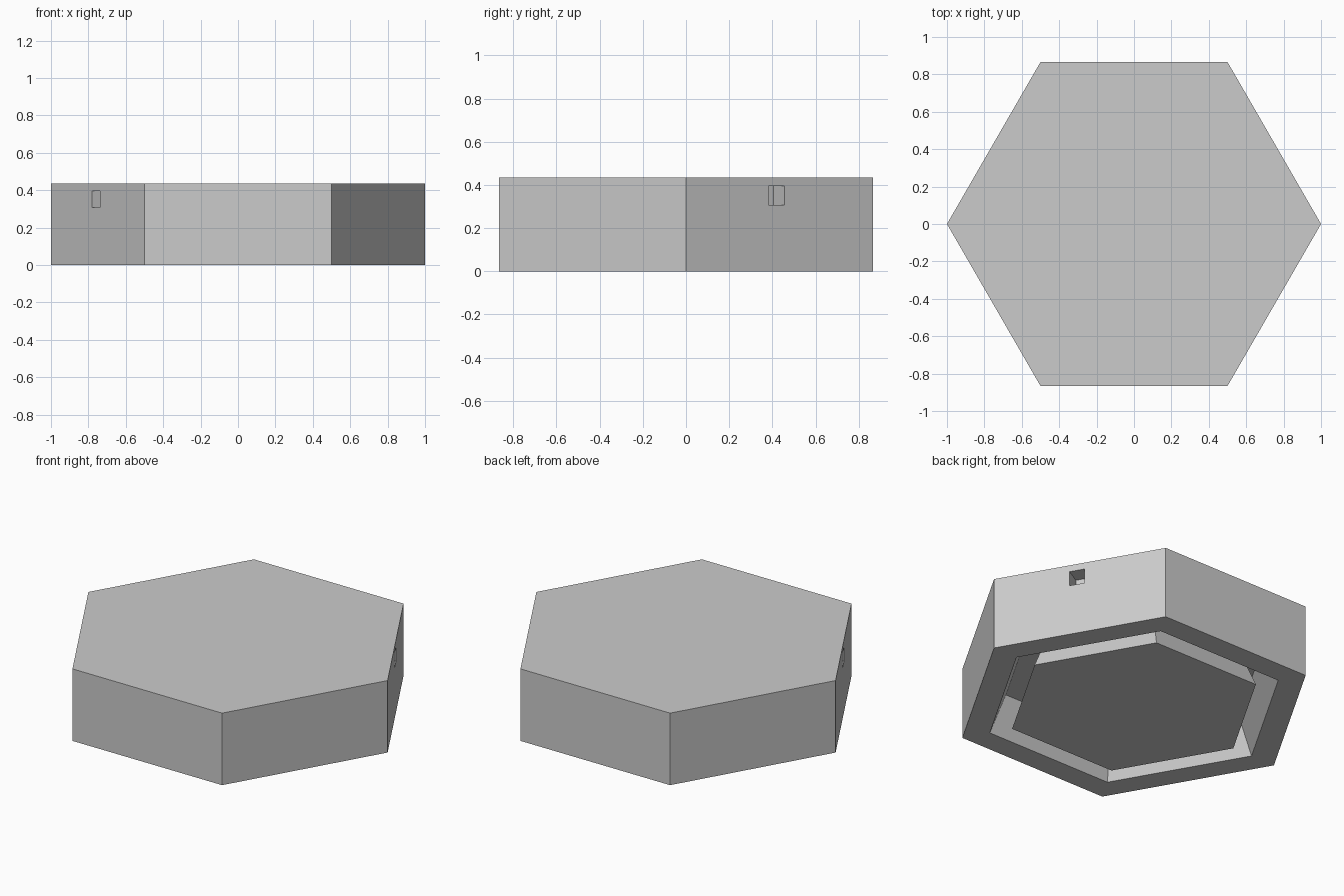
import bpy, bmesh, math
from mathutils import Matrix

if "Cube" in bpy.data.objects:
    bpy.data.objects.remove(bpy.data.objects["Cube"], do_unlink=True)

SIDES = 6
HEIGHT = 0.435
CHANNEL_TOP = 0.222

# Plain grey for the whole body
grey = bpy.data.materials.new("plain_grey")
grey.use_nodes = True
colour = (0.6, 0.6, 0.6, 1)
grey.diffuse_color = colour
grey.node_tree.nodes["Principled BSDF"].inputs["Base Color"].default_value = colour


def make_object(name, bm):
    bmesh.ops.recalc_face_normals(bm, faces=bm.faces)
    mesh = bpy.data.meshes.new(name)
    bm.to_mesh(mesh)
    bm.free()
    mesh.materials.append(grey)
    obj = bpy.data.objects.new(name, mesh)
    bpy.context.collection.objects.link(obj)
    return obj


def hex_ring(bm, radius, z):
    angles = [2 * math.pi * i / SIDES for i in range(SIDES)]
    return [bm.verts.new((radius * math.cos(a), radius * math.sin(a), z)) for a in angles]


# Hexagonal block with a slanted channel cut up into its underside
profile = [(1, HEIGHT), (1, 0), (0.84, 0), (0.747, CHANNEL_TOP),
           (0.617, CHANNEL_TOP), (0.71, 0)]
bm = bmesh.new()
rings = [hex_ring(bm, r, z) for r, z in profile]
for a, b in zip(rings, rings[1:]):
    for i in range(SIDES):
        j = (i + 1) % SIDES
        bm.faces.new((a[i], a[j], b[j], b[i]))
bm.faces.new(rings[0])
bm.faces.new(rings[-1])
body = make_object("hexagonal_body", bm)

# Small square sockets in two opposite sides
APOTHEM = math.cos(math.pi / SIDES)
DEPTH, WIDTH, TALL = 0.1, 0.086, 0.088
cutters = []
for angle in (30, 210):
    bm = bmesh.new()
    turn = Matrix.Rotation(math.radians(angle), 4, 'Z')
    place = Matrix.Translation((APOTHEM, -0.017, 0.351))
    size = Matrix.Diagonal((2 * DEPTH, WIDTH, TALL, 1))
    bmesh.ops.create_cube(bm, size=1, matrix=turn @ place @ size)
    cutter = make_object("socket_cutter", bm)
    cutter.hide_render = True
    cutters.append(cutter)
    cut = body.modifiers.new("socket", 'BOOLEAN')
    cut.operation = 'DIFFERENCE'
    cut.solver = 'EXACT'
    cut.object = cutter

# Apply the cuts and drop the cutters
graph = bpy.context.evaluated_depsgraph_get()
finished = bpy.data.meshes.new_from_object(body.evaluated_get(graph))
body.modifiers.clear()
body.data = finished
for cutter in cutters:
    bpy.data.objects.remove(cutter, do_unlink=True)
